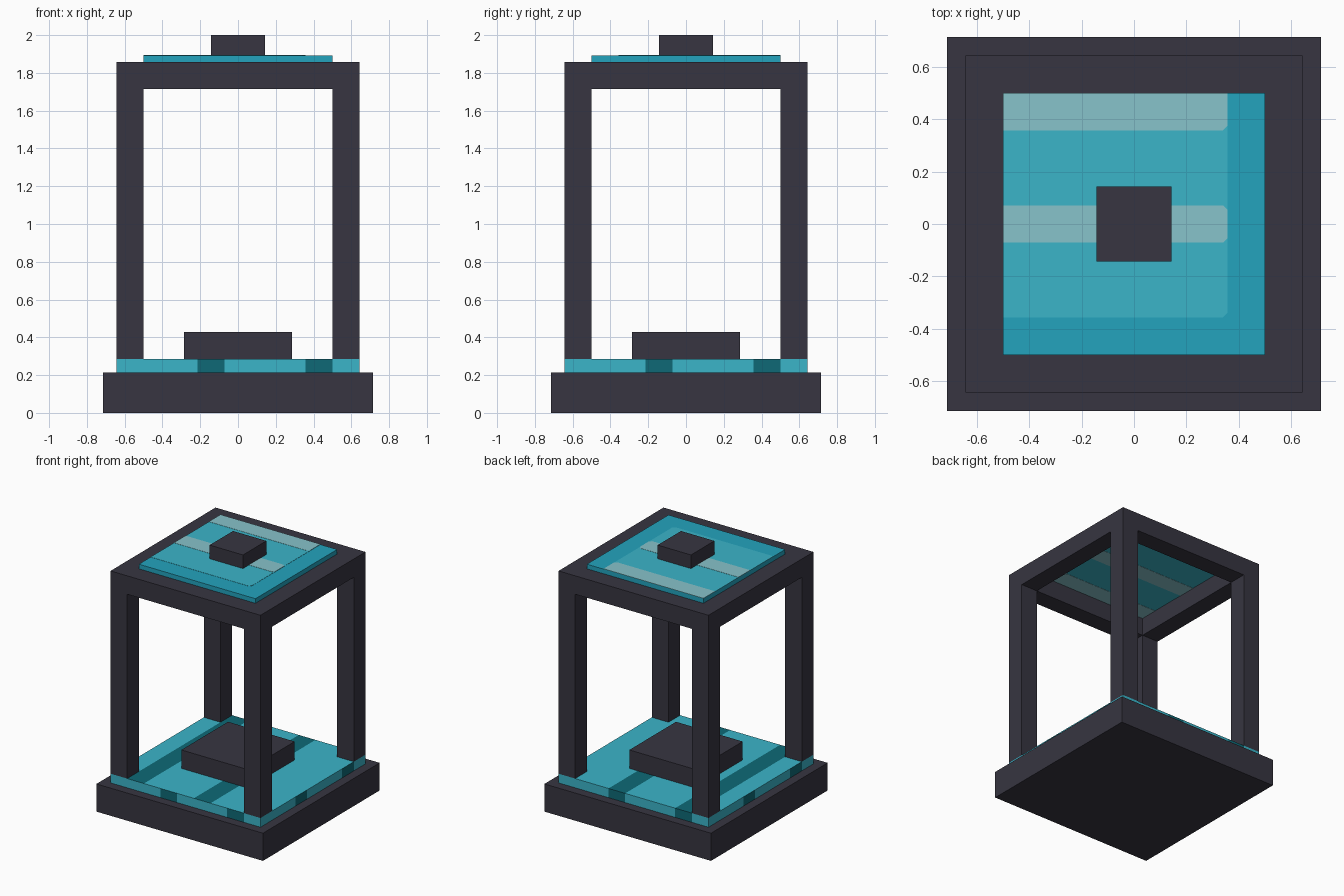
import bpy
import bmesh
from mathutils import Matrix, Vector

U = 1 / 14  # modelling unit

if "Cube" in bpy.data.objects:
    bpy.data.objects.remove(bpy.data.objects["Cube"], do_unlink=True)


def material(name, hex_code):
    srgb = [int(hex_code[i:i + 2], 16) / 255 for i in (0, 2, 4)]
    lin = [c / 12.92 if c <= 0.04045 else ((c + 0.055) / 1.055) ** 2.4 for c in srgb]
    mat = bpy.data.materials.new(name)
    mat.use_nodes = True
    mat.diffuse_color = (*lin, 1)
    mat.node_tree.nodes["Principled BSDF"].inputs["Base Color"].default_value = (*lin, 1)
    return mat


charcoal = material("charcoal", "373541")
aqua = material("aqua", "3BB5C9")
dark_teal = material("dark teal", "0E6976")
deep_aqua = material("deep aqua", "23A4BE")
pale_aqua = material("pale aqua", "87C3CB")


def finish(bm, name, *mats):
    bmesh.ops.recalc_face_normals(bm, faces=bm.faces)
    mesh = bpy.data.meshes.new(name)
    bm.to_mesh(mesh)
    bm.free()
    for mat in mats:
        mesh.materials.append(mat)
    obj = bpy.data.objects.new(name, mesh)
    bpy.context.collection.objects.link(obj)
    return obj


def box_mesh(hx, hy, z0, z1):
    """Box centred on the z axis, sized in units."""
    bm = bmesh.new()
    bmesh.ops.create_cube(bm, size=1)
    size = Matrix.Diagonal((2 * hx * U, 2 * hy * U, (z1 - z0) * U, 1))
    move = Matrix.Translation((0, 0, (z0 + z1) / 2 * U))
    bm.transform(move @ size)
    return bm


def box(name, half, z0, z1, mat):
    return finish(box_mesh(half, half, z0, z1), name, mat)


# Solid blocks
box("base", 10, 0, 3, charcoal)
box("inner_block", 4, 4, 6, charcoal)
box("lid", 7, 26, 26.5, deep_aqua)
box("knob", 2, 26.1, 28, charcoal)

# Open cage: four posts and a square top ring, cut from one block
cage = box("cage", 9, 4, 26, charcoal)
for hx, hy, top in ((12, 7, 24), (7, 12, 24), (7, 7, 30)):
    cutter = finish(box_mesh(hx, hy, 2, top), "cutter")
    cutter.hide_render = True
    mod = cage.modifiers.new("opening", "BOOLEAN")
    mod.operation = "DIFFERENCE"
    mod.solver = "EXACT"
    mod.object = cutter
    bpy.context.view_layer.objects.active = cage
    bpy.ops.object.modifier_apply(modifier=mod.name)
    bpy.data.objects.remove(cutter, do_unlink=True)

# Floor plate, cut into strips so the dark bands can be coloured
bm = box_mesh(9, 9, 3, 4)
for axis in (Vector((1, 0, 0)), Vector((0, 1, 0))):
    for cut in (1, 3, 5, 7):
        for side in (-1, 1):
            bmesh.ops.bisect_plane(bm, geom=bm.verts[:] + bm.edges[:] + bm.faces[:],
                                   plane_co=axis * cut * side * U, plane_no=axis)
bmesh.ops.recalc_face_normals(bm, faces=bm.faces)
for face in bm.faces:
    n = face.normal
    centre = face.calc_center_median() / U
    along = centre.y if abs(n.x) > 0.5 else centre.x
    if n.x > 0.5 or n.y < -0.5:  # front and right run the other way
        along = -along
    face.material_index = int(1 < along < 3 or -7 < along < -5)
finish(bm, "floor_plate", aqua, dark_teal)


# Thin inlays on both faces of the lid, with clipped ends
def inlay(name, y0, y1, clip_low, clip_high, thick, mat):
    x0, x1, c = -7, 5, 0.25
    outline = [(x0, y0)]
    outline += [(x1 - c, y0), (x1, y0 + c)] if clip_low else [(x1, y0)]
    outline += [(x1, y1 - c), (x1 - c, y1)] if clip_high else [(x1, y1)]
    outline.append((x0, y1))
    for label, z, flip in (("top", 26.5, 1), ("underside", 26, -1)):
        bm = bmesh.new()
        face = bm.faces.new([bm.verts.new((x * U, y * flip * U, z * U)) for x, y in outline])
        ext = bmesh.ops.extrude_face_region(bm, geom=[face])
        verts = [v for v in ext["geom"] if isinstance(v, bmesh.types.BMVert)]
        bmesh.ops.translate(bm, verts=verts, vec=(0, 0, thick * flip))
        finish(bm, f"{name}_{label}", mat)


inlay("lid_panel", -5, 7, True, False, 0.0015, aqua)
inlay("lid_edge_stripe", 5, 7, True, False, 0.003, pale_aqua)
inlay("lid_middle_stripe", -1, 1, True, True, 0.003, pale_aqua)
